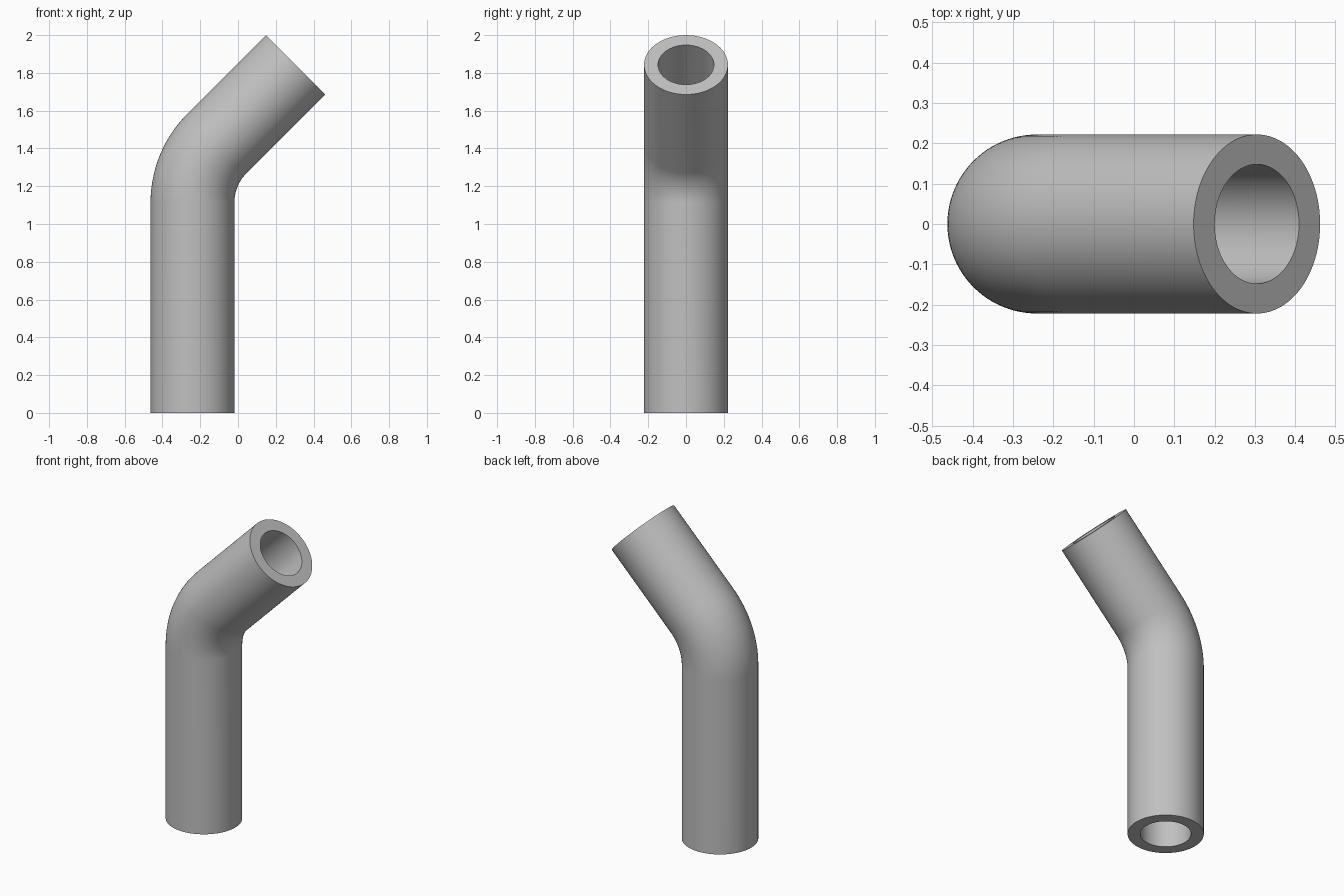
import bpy, bmesh, math
from mathutils import Vector

cube = bpy.data.objects.get("Cube")
if cube:
    bpy.data.objects.remove(cube, do_unlink=True)

OUTER, INNER = 0.222, 0.148      # tube radii
BEND, ANGLE = 0.444, math.radians(45)
AXIS_X, START_Z = -0.241, 1.113  # lower leg axis and start of the bend
UPPER = 0.588                    # length of the straight upper leg
SIDES, STEPS = 96, 24

grey = bpy.data.materials.new("plain grey")
grey.use_nodes = True
colour = (0.53, 0.53, 0.53, 1)
grey.diffuse_color = colour
grey.node_tree.nodes["Principled BSDF"].inputs["Base Color"].default_value = colour

# Centre line stations: position and tilt towards +x
stations = [(Vector((AXIS_X, 0, 0)), 0)]
for i in range(STEPS + 1):
    a = ANGLE * i / STEPS
    stations.append((Vector((AXIS_X + BEND * (1 - math.cos(a)), 0,
                             START_Z + BEND * math.sin(a))), a))
direction = Vector((math.sin(ANGLE), 0, math.cos(ANGLE)))
stations.append((stations[-1][0] + direction * UPPER, ANGLE))

bm = bmesh.new()


def ring(centre, tilt, radius):
    side = Vector((math.cos(tilt), 0, -math.sin(tilt)))
    turns = [2 * math.pi * i / SIDES for i in range(SIDES)]
    return [bm.verts.new(centre + side * radius * math.cos(t)
                         + Vector((0, radius * math.sin(t), 0))) for t in turns]


def bridge(a, b):
    for i in range(SIDES):
        j = (i + 1) % SIDES
        bm.faces.new((a[i], a[j], b[j], b[i]))


# Outer wall going up, bore coming back down, flat rims closing both ends
rings = [ring(c, t, OUTER) for c, t in stations]
rings += [ring(c, t, INNER) for c, t in reversed(stations)]
for i, loop in enumerate(rings):
    bridge(loop, rings[(i + 1) % len(rings)])
bmesh.ops.recalc_face_normals(bm, faces=bm.faces[:])

mesh = bpy.data.meshes.new("bent_pipe")
bm.to_mesh(mesh)
bm.free()
mesh.materials.append(grey)
pipe = bpy.data.objects.new("bent_pipe", mesh)
bpy.context.collection.objects.link(pipe)

# Smooth walls with sharp rims
bpy.ops.object.select_all(action='DESELECT')
pipe.select_set(True)
bpy.context.view_layer.objects.active = pipe
bpy.ops.object.shade_smooth_by_angle(angle=math.radians(30))
